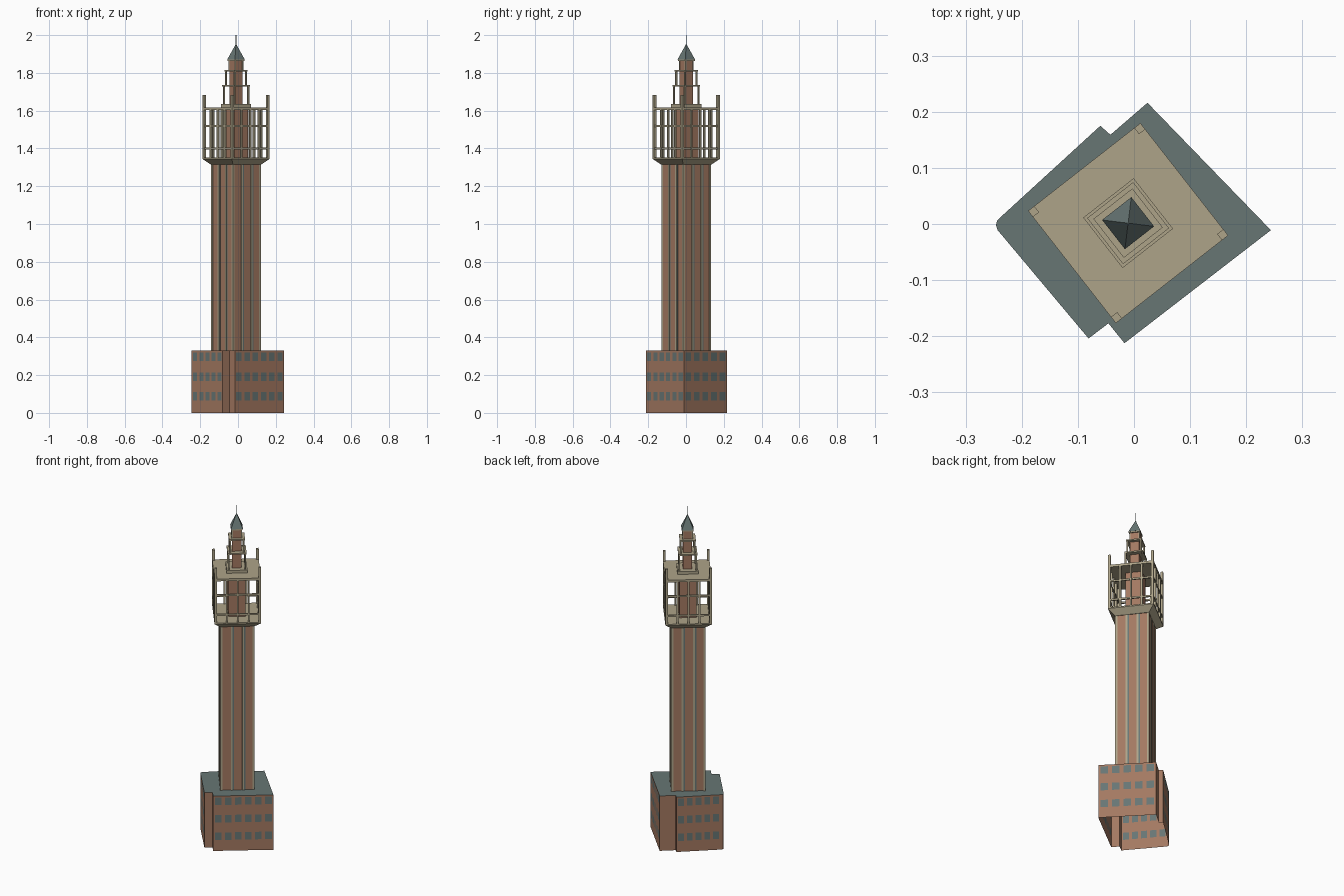
import bpy, bmesh, math
from mathutils import Matrix, Vector

if "Cube" in bpy.data.objects:
    bpy.data.objects.remove(bpy.data.objects["Cube"])

def mat(name, c):
    m = bpy.data.materials.new(name)
    m.diffuse_color = (*c, 1)
    m.use_nodes = True
    m.node_tree.nodes["Principled BSDF"].inputs["Base Color"].default_value = m.diffuse_color
    return m

BRICK = mat("brick", (0.37, 0.19, 0.12))
TAN = mat("tan stone", (0.42, 0.37, 0.25))
SLATE = mat("slate", (0.135, 0.18, 0.175))
# tower frame: turned 38 degrees, slightly off the centre of the base
TOWER = Matrix.Translation((-0.0105, 0.0015, 0)) @ Matrix.Rotation(math.radians(38), 4, 'Z')

def finish(bm, name, mats, frame=TOWER):
    me = bpy.data.meshes.new(name)
    bm.to_mesh(me)
    bm.free()
    for m in mats:
        me.materials.append(m)
    ob = bpy.data.objects.new(name, me)
    ob.matrix_world = frame
    bpy.context.collection.objects.link(ob)
    return ob

def boxes(name, m, items):
    """items: (cx, cy, half_x, half_y, z0, z1)"""
    bm = bmesh.new()
    for cx, cy, hx, hy, z0, z1 in items:
        bmesh.ops.create_cube(bm, size=1, matrix=Matrix.Translation((cx, cy, (z0 + z1) / 2))
                              @ Matrix.Diagonal((2 * hx, 2 * hy, z1 - z0, 1)))
    return finish(bm, name, [m])

def block(name, m, h, z0, z1):
    return boxes(name, m, [(0, 0, h, h, z0, z1)])

def frustum(name, m, h0, h1, z0, z1):
    bm = bmesh.new()
    r = math.sqrt(2)
    bmesh.ops.create_cone(bm, cap_ends=True, segments=4, radius1=h0 * r, radius2=h1 * r, depth=z1 - z0,
                          matrix=Matrix.Translation((0, 0, (z0 + z1) / 2)) @ Matrix.Rotation(math.pi / 4, 4, 'Z'))
    return finish(bm, name, [m])

def corners(d, h, z0, z1):
    return [(sx * d, sy * d, h, h, z0, z1) for sx in (-1, 1) for sy in (-1, 1)]

def on_sides(pos, d, along, depth, z0, z1):
    """the same strip on all four sides, at offset pos along each side"""
    out = []
    for s in (-1, 1):
        out.append((pos * -s, s * d, along, depth, z0, z1))
        out.append((s * d, pos * s, depth, along, z0, z1))
    return out

# base: open-bottomed walls with window faces and a slate roof
BASE_H = 0.33
ROWS = [0, 0.065, 0.11, 0.17, 0.215, 0.275, 0.32, BASE_H]
PLAN = [(0.024, 0.216, 0), (-0.042, 0.159, 0), (-0.06, 0.175, 5), (-0.238, 0.012, 0),
        (-0.244, 0.006, 0), (-0.246, -0.002, 0), (-0.243, -0.011, 5), (-0.081, -0.204, 0),
        (-0.0455, -0.177, 0), (-0.017, -0.2125, 6), (0.244, -0.011, 5)]  # x, y, windows on next wall
bm = bmesh.new()
for i, (x, y, n) in enumerate(PLAN):
    a, b = Vector((x, y)), Vector(PLAN[(i + 1) % len(PLAN)][:2])
    ts = [0.0]
    for k in range(n):
        ts += [(k + 0.17) / n, (k + 0.83) / n]
    ts.append(1.0)
    grid = [[bm.verts.new((*a.lerp(b, t), z)) for z in ROWS] for t in ts]
    for c in range(len(ts) - 1):
        for r in range(len(ROWS) - 1):
            f = bm.faces.new((grid[c][r], grid[c + 1][r], grid[c + 1][r + 1], grid[c][r + 1]))
            f.material_index = 1 if c % 2 and r % 2 else 0
roof = bm.faces.new([bm.verts.new((x, y, BASE_H)) for x, y, n in PLAN])
roof.material_index = 1
bmesh.ops.remove_doubles(bm, verts=bm.verts, dist=1e-5)
finish(bm, "base_building", [BRICK, SLATE], Matrix.Identity(4))

# shaft with tan ribs and slate window strips
S = 0.091
block("shaft", BRICK, S, BASE_H, 1.314)
ribs = corners(S - 0.003, 0.006, BASE_H, 1.314)
strips = []
for p in (-0.031, 0.031):
    ribs += on_sides(p, S, 0.005, 0.004, BASE_H, 1.314)
    strips += on_sides(p + 0.009, S, 0.004, 0.001, BASE_H, 1.314)
boxes("shaft_ribs", TAN, ribs)
boxes("shaft_window_strips", SLATE, strips)

# flared bracket and open gallery
G = 0.127
frustum("gallery_bracket", TAN, 0.094, G, 1.314, 1.345)
block("gallery_floor", TAN, G, 1.345, 1.352)
block("gallery_core", BRICK, 0.046, 1.352, 1.605)
block("gallery_roof", TAN, G, 1.604, 1.618)
boxes("gallery_corner_posts", TAN, corners(G - 0.007, 0.007, 1.352, 1.682))
bars = []
for p in (-0.06, 0, 0.06):
    bars += on_sides(p, G - 0.006, 0.005, 0.005, 1.352, 1.605)
boxes("gallery_bars", TAN, bars)
rails = []
for z in (1.40, 1.518):
    rails += on_sides(0, G - 0.006, G - 0.008, 0.004, z - 0.005, z + 0.005)
boxes("gallery_rails", TAN, rails)

# stepped lantern
block("lantern_plinth", TAN, 0.057, 1.618, 1.635)
block("lantern_core", BRICK, 0.025, 1.635, 1.868)
for i, (col, slab, z0, z1) in enumerate([(0.046, 0.052, 1.635, 1.735), (0.038, 0.044, 1.735, 1.815)]):
    boxes(f"lantern_columns_{i + 1}", TAN, corners(col, 0.004, z0, z1))
    block(f"lantern_slab_{i + 1}", TAN, slab, z1 - 0.008, z1)
boxes("lantern_columns_3", TAN, corners(0.025, 0.003, 1.815, 1.866))
block("lantern_eaves", TAN, 0.032, 1.864, 1.871)

# pointed roof and mast
frustum("pyramid_roof", SLATE, 0.033, 0.0005, 1.871, 1.953)
block("mast", SLATE, 0.0015, 1.94, 2.0)
